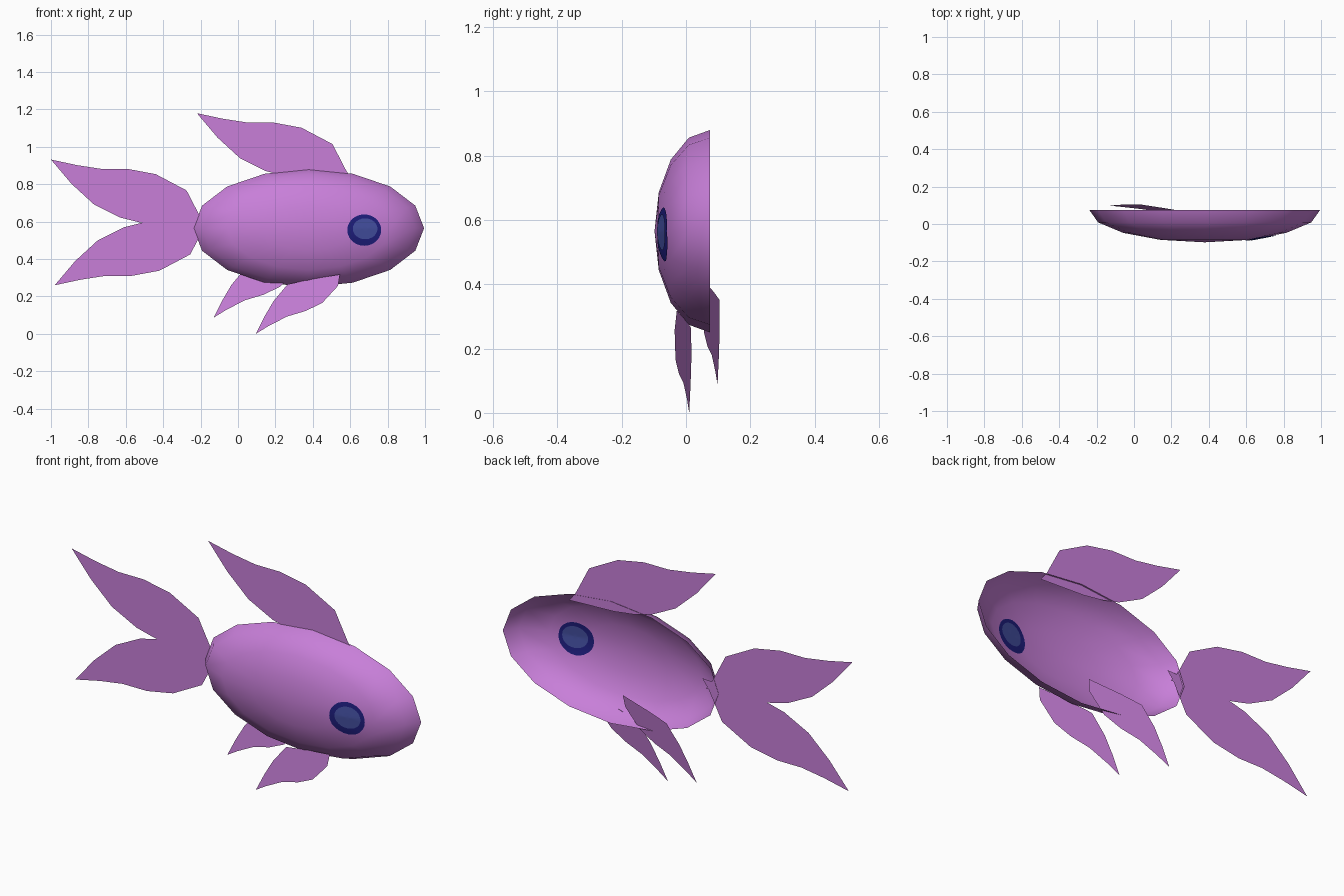
import bpy, bmesh, math
from mathutils import Vector
from mathutils.bvhtree import BVHTree

if "Cube" in bpy.data.objects:
    bpy.data.objects.remove(bpy.data.objects["Cube"])


def material(name, rgb):
    m = bpy.data.materials.new(name)
    m.diffuse_color = (*rgb, 1)
    m.use_nodes = True
    m.node_tree.nodes["Principled BSDF"].inputs["Base Color"].default_value = m.diffuse_color
    return m


orchid = material("orchid purple", (0.578, 0.212, 0.694))
navy = material("navy blue", (0.013, 0.013, 0.21))
slate = material("slate blue", (0.058, 0.08, 0.36))


def finish(name, bm, mat, smooth=False):
    me = bpy.data.meshes.new(name)
    for f in bm.faces:
        f.smooth = smooth
    bm.to_mesh(me)
    bm.free()
    me.materials.append(mat)
    ob = bpy.data.objects.new(name, me)
    bpy.context.collection.objects.link(ob)
    return ob


# body: hollow half ellipsoid, open at the back
CENTRE, RADII = Vector((0.378, 0.075, 0.565)), (0.617, 0.173, 0.315)
bm = bmesh.new()
bmesh.ops.create_uvsphere(bm, u_segments=16, v_segments=8, radius=1)
bmesh.ops.delete(bm, geom=[v for v in bm.verts if v.co.z < -0.01], context='VERTS')
for v in bm.verts:
    x, y, z = v.co
    v.co = CENTRE + Vector((x * RADII[0], -z * RADII[1], y * RADII[2]))
bmesh.ops.recalc_face_normals(bm, faces=bm.faces)
# outward normals (the dome faces the front)
if sum(f.normal.y * f.calc_area() for f in bm.faces) > 0:
    bmesh.ops.reverse_faces(bm, faces=bm.faces)
surface = BVHTree.FromBMesh(bm)
finish("body", bm, orchid, True)


# eye: thin plates laid on the outside and the inside of the shell
def eye_plate(name, cx, cz, rx, rz, offset, mat, n=24, rings=4):
    bm = bmesh.new()

    def point(r, a):
        p = Vector((cx + r * rx * math.cos(a), -1, cz + r * rz * math.sin(a)))
        hit = surface.ray_cast(p, Vector((0, 1, 0)))[0]
        return bm.verts.new(hit + Vector((0, offset, 0)))

    mid = point(0, 0)
    loops = [[point((k + 1) / rings, math.tau * i / n) for i in range(n)] for k in range(rings)]
    for i in range(n):
        j = (i + 1) % n
        bm.faces.new((mid, loops[0][i], loops[0][j]))
        for a, b in zip(loops, loops[1:]):
            bm.faces.new((a[i], b[i], b[j], a[j]))
    if offset > 0:
        bmesh.ops.reverse_faces(bm, faces=bm.faces)
    finish(name, bm, mat, True)


for side, s in (("outer", -1), ("inner", 1)):
    eye_plate("eye_rim_" + side, 0.675, 0.555, 0.091, 0.084, s * 0.003, navy)
    eye_plate("eye_shine_" + side, 0.68, 0.562, 0.066, 0.056, s * 0.006, slate)


# fins: flat leaf shapes
def fin(name, outline, tip, height, flip=1):
    bm = bmesh.new()
    pts = [(tip[0] + x, tip[1] + flip * z) for x, z in outline]
    bm.faces.new([bm.verts.new((x, height(x, z), z)) for x, z in pts])
    bm.normal_update()
    if list(bm.faces)[0].normal.y > 0:
        bmesh.ops.reverse_faces(bm, faces=bm.faces)
    bmesh.ops.triangulate(bm, faces=bm.faces)
    finish(name, bm, orchid)


LEAF = [(0, 0), (.14, -.03), (.27, -.05), (.41, -.05), (.56, -.078), (.725, -.165),
        (.80, -.31), (.838, -.36), (.58, -.35), (.47, -.335), (.37, -.31),
        (.23, -.24), (.11, -.13)]
SMALL = [(0, 0), (.065, .04), (.165, .092), (.265, .122), (.355, .165), (.44, .257),
         (.45, .318), (.285, .29), (.17, .265), (.095, .175), (.045, .09)]

for name, tip, flip in (("back_fin", (-.22, 1.18), 1),
                        ("upper_tail_fin", (-1.0, .932), 1),
                        ("lower_tail_fin", (-.98, .26), -1)):
    fin(name, LEAF, tip, lambda x, z: 0.07, flip)

# belly fins lie on slanted planes
for name, tip, y0 in (("front_belly_fin", (.095, 0.0), 0.01),
                      ("rear_belly_fin", (-.13, .087), 0.098)):
    fin(name, SMALL, tip,
        lambda x, z, t=tip, y=y0: y - 0.185 * (x - t[0]) + 0.14 * (z - t[1]))
